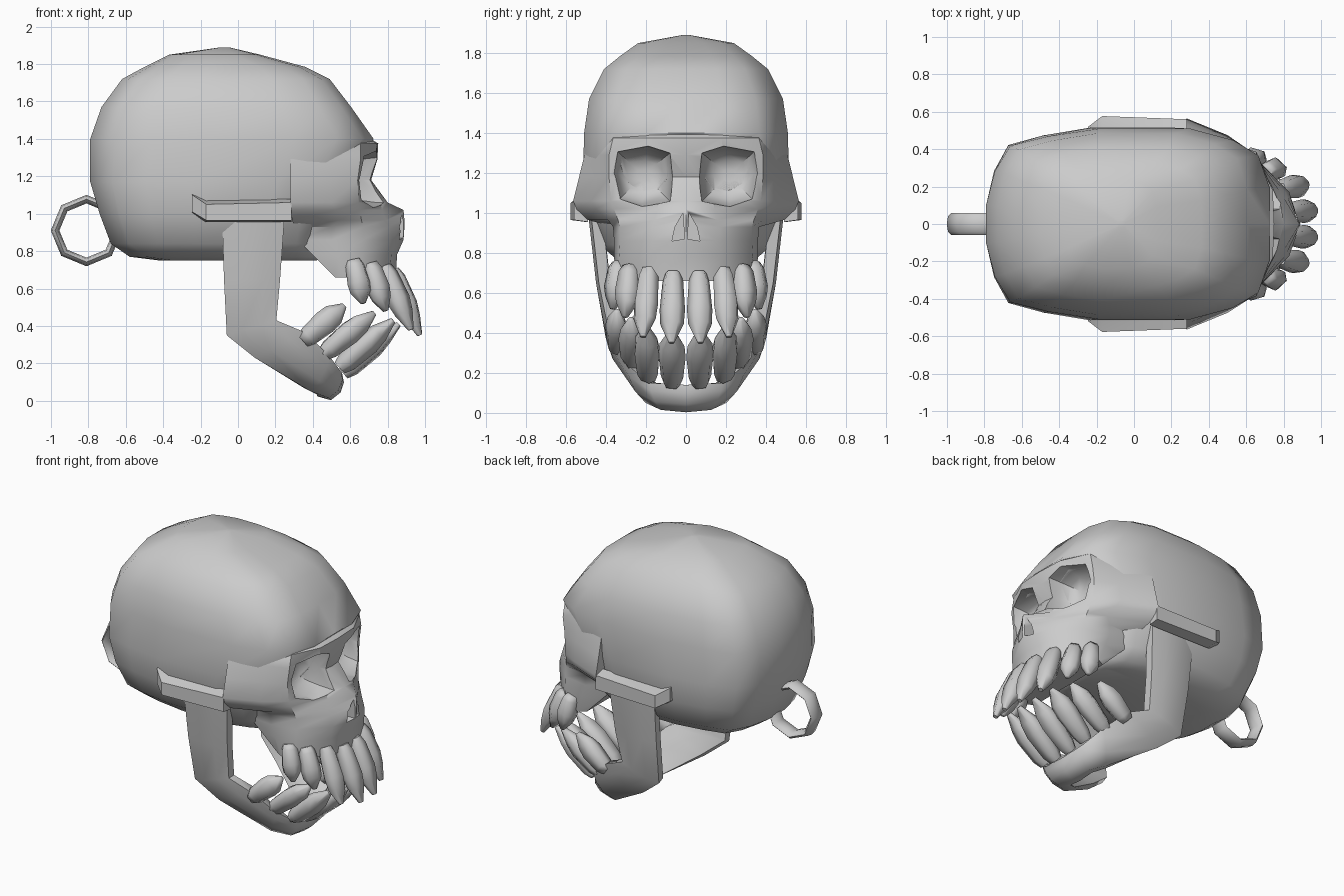
import bpy, bmesh, math
from mathutils import Vector

if "Cube" in bpy.data.objects:
    bpy.data.objects.remove(bpy.data.objects["Cube"])


def loft(name, rings, angle=40):
    """Skin closed rings of equal length, cap both ends."""
    bm = bmesh.new()
    vs = [[bm.verts.new(p) for p in r] for r in rings]
    n = len(rings[0])
    for a, b in zip(vs, vs[1:]):
        for i in range(n):
            j = (i + 1) % n
            bm.faces.new((a[i], a[j], b[j], b[i]))
    bm.faces.new(vs[0])
    bm.faces.new(vs[-1][::-1])
    bmesh.ops.recalc_face_normals(bm, faces=bm.faces)
    me = bpy.data.meshes.new(name)
    bm.to_mesh(me)
    bm.free()
    ob = bpy.data.objects.new(name, me)
    bpy.context.collection.objects.link(ob)
    smooth(ob, angle)
    return ob


def smooth(ob, angle):
    bpy.ops.object.select_all(action='DESELECT')
    ob.select_set(True)
    bpy.context.view_layer.objects.active = ob
    bpy.ops.object.shade_smooth_by_angle(angle=math.radians(angle))


def sym(half, z):
    """Half outline (x, y) to a full ring at height z, mirrored over y."""
    left = [(x, -y, z) for x, y in reversed(half) if y > 0]
    return [(x, y, z) for x, y in half] + left


def cut(ob, cutters):
    for c in cutters:
        m = ob.modifiers.new("cut", 'BOOLEAN')
        m.operation, m.solver, m.object = 'DIFFERENCE', 'EXACT', c
        bpy.context.view_layer.objects.active = ob
        bpy.ops.object.modifier_apply(modifier=m.name)
    smooth(ob, 62)


# Cranium: horizontal rings (height, back x, front x, half width)
plan = [(0, 0), (0, .2), (.03, .55), (.085, .82), (.22, .92), (.4, 1), (.72, 1),
        (.87, .88), (.96, .72), (1, .38), (1, 0)]
levels = [(1.89, -.09, -.05, .02), (1.85, -.37, .12, .24), (1.785, -.50, .36, .33),
          (1.72, -.62, .49, .41), (1.57, -.73, .605, .485), (1.40, -.79, .725, .51),
          (1.17, -.79, .60, .515), (1.0, -.74, .50, .495), (.84, -.68, .46, .43),
          (.77, -.58, .45, .35), (.75, -.42, .42, .24)]
cranium = loft("cranium", [sym([(b + u * (f - b), v * w) for u, v in plan], z)
                           for z, b, f, w in levels], 70)

# Face: brow, cheekbones, nose bridge and upper jaw
face_rows = [
    (1.44, (.28, .44), (.50, .38), (.58, .34), (.645, .18), .65),
    (1.375, (.28, .46), (.52, .41), (.655, .365), (.742, .18), .75),
    (1.29, (.28, .508), (.52, .43), (.655, .385), (.74, .18), .745),
    (1.18, (.28, .535), (.50, .45), (.64, .385), (.70, .12), .712),
    (1.06, (.28, .565), (.50, .475), (.645, .375), (.76, .14), .80),
    (1.02, (.28, .55), (.52, .45), (.65, .36), (.77, .14), .885),
    (.965, (.29, .49), (.54, .39), (.66, .34), (.79, .16), .89),
    (.93, (.30, .36), (.50, .365), (.67, .33), (.81, .17), .89),
    (.86, (.32, .34), (.50, .36), (.67, .33), (.83, .17), .885),
    (.78, (.40, .33), (.53, .36), (.67, .335), (.82, .18), .85),
    (.66, (.52, .32), (.57, .35), (.68, .31), (.81, .18), .845)]
face = loft("face", [sym([*r[1:5], (r[5], 0)], r[0]) for r in face_rows])

# Eye socket and nostril cutters
orbit = [(.08, 1.30), (.19, 1.335), (.35, 1.315), (.375, 1.2), (.34, 1.06),
         (.22, 1.03), (.08, 1.06), (.062, 1.18)]
nostril = [(.008, .87), (.07, .86), (.055, .93), (.015, 1.0)]
cutters = []
for s in (1, -1):
    rings = []
    for x, k in ((1.0, 1.04), (.74, 1.0), (.66, .92), (.60, .78), (.56, .5), (.55, .2)):
        rings.append([(x, s * (.215 + (y - .215) * k), 1.19 + (z - 1.19) * k)
                      for y, z in orbit])
    cutters.append(loft("socket_cutter", rings))
    cutters.append(loft("nostril_cutter", [[(x, s * y, z) for y, z in nostril]
                                           for x in (1.0, .77)]))
cut(face, cutters)
cut(cranium, [c for c in cutters if c.name.startswith("socket")])
for c in cutters:
    bpy.data.objects.remove(c)

# Cheek arches
for s, side in ((1, "left"), (-1, "right")):
    arch = [(-.245, .45, .52, 1.0, 1.12), (-.17, .50, .577, .955, 1.07),
            (.285, .49, .560, .955, 1.08)]
    loft(side + "_cheek_arch",
         [[(x, s * a, z0), (x, s * b, z0 + .01), (x, s * b, z1 - .02), (x, s * a, z1)]
          for x, a, b, z0, z1 in arch], 30)

# Lower jaw: lower/back edge, upper/front edge, inward offset
jaw = [((-.085, .49, 1.0), (.25, .49, 1.0), (0, -.07)),
       ((-.075, .45, .65), (.225, .45, .65), (0, -.07)),
       ((-.06, .40, .35), (.205, .405, .43), (0, -.07)),
       ((.09, .36, .23), (.36, .385, .365), (0, -.08)),
       ((.41, .23, .05), (.50, .31, .24), (-.06, -.08)),
       ((.52, .14, .015), (.575, .19, .15), (-.10, -.04)),
       ((.535, 0, .003), (.58, 0, .14), (-.11, 0))]


def jaw_ring(sec, s):
    a, b, d = Vector(sec[0]), Vector(sec[1]), Vector((*sec[2], 0))
    pts = [a + d * .35, a.lerp(b, .3), a.lerp(b, .7), b + d * .2,
           b + d, a + d + Vector((0, 0, .02))]
    return [(p.x, s * p.y, p.z) for p in pts]


loft("lower_jaw", [jaw_ring(q, 1) for q in jaw] + [jaw_ring(q, -1) for q in jaw[-2::-1]], 62)


# Teeth: six-sided barrels tapering to a chisel tip
def tooth(name, base, tip, width, depth, out):
    base, tip = Vector(base), Vector(tip)
    axis = (tip - base).normalized()
    side = axis.cross(Vector(out)).normalized()
    front = side.cross(axis)
    hexa = [(1, 0), (.6, 1), (-.6, 1), (-1, 0), (-.6, -1), (.6, -1)]
    rings = []
    for t, w, d in ((-.06, .6, .6), (.08, .82, .9), (.5, 1, 1), (.72, .92, .75), (1, .22, .25)):
        c = base.lerp(tip, t)
        rings.append([c + side * (u * w * width / 2) + front * (v * d * depth / 2)
                      for u, v in hexa])
    loft(name, rings, 68)


teeth = {"upper": [((.835, .065, .68), (.972, .072, .35), .128),
                   ((.79, .185, .70), (.925, .215, .38), .13),
                   ((.71, .28, .72), (.79, .305, .48), .125),
                   ((.62, .335, .74), (.67, .365, .52), .125)],
         "lower": [((.58, .07, .16), (.86, .07, .41), .138),
                   ((.56, .19, .19), (.83, .20, .43), .138),
                   ((.47, .27, .26), (.73, .275, .47), .135),
                   ((.36, .345, .33), (.57, .345, .51), .135)]}
outs = [(1, .1), (1, .4), (.75, .8), (.3, 1)]
for row, items in teeth.items():
    for i, (b, t, w) in enumerate(items):
        for s in (1, -1):
            tooth(f"{row}_tooth", (b[0], s * b[1], b[2]), (t[0], s * t[1], t[2]),
                  w, .105, (outs[i][0], s * outs[i][1], 0))

# Hanging ring at the back
ring = []
for i in range(9):
    a = math.tau * i / 8
    ring.append([(-.81 + math.cos(a) * (.168 + .023 * math.cos(b)), .058 * math.sin(b),
                  .91 + math.sin(a) * (.168 + .023 * math.cos(b)))
                 for b in [math.tau * k / 8 for k in range(8)]])
loft("back_ring", ring, 60)
